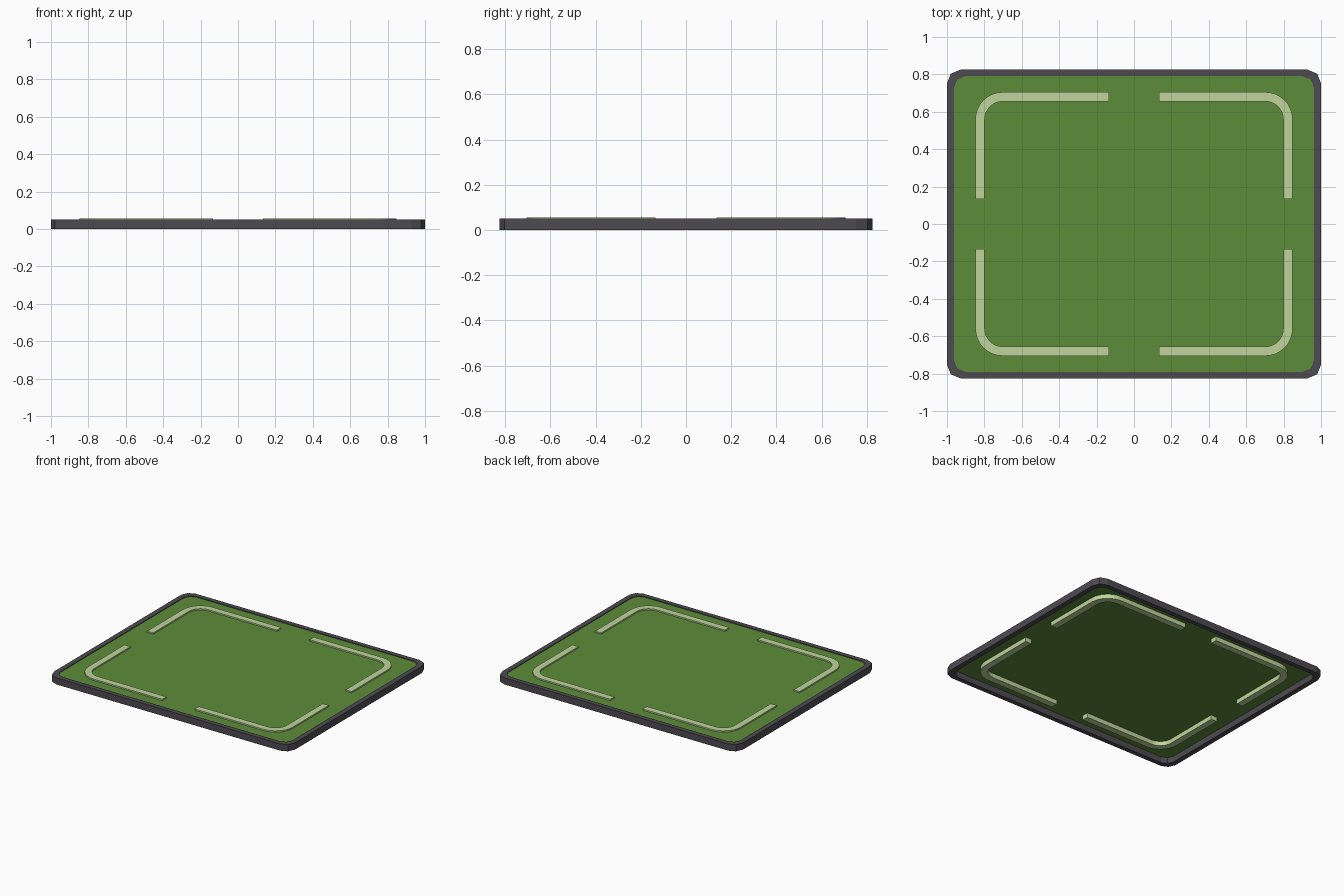
import bpy, bmesh, math

if "Cube" in bpy.data.objects:
    bpy.data.objects.remove(bpy.data.objects["Cube"])


def srgb(r, g, b):
    return [((c / 255 + 0.055) / 1.055) ** 2.4 for c in (r, g, b)] + [1.0]


def material(name, rgb):
    m = bpy.data.materials.new(name)
    m.diffuse_color = srgb(*rgb)
    m.use_nodes = True
    m.node_tree.nodes["Principled BSDF"].inputs["Base Color"].default_value = m.diffuse_color
    return m


GREEN = material("court green", (92, 140, 57))
PALE = material("pale line green", (191, 213, 156))
GREY = material("dark grey", (78, 75, 81))


def make_object(name, bm, mat):
    me = bpy.data.meshes.new(name)
    bm.to_mesh(me)
    bm.free()
    me.materials.append(mat)
    ob = bpy.data.objects.new(name, me)
    bpy.context.collection.objects.link(ob)
    return ob


def arc(hx, hy, r, segs):
    """Rounded corner in the +x +y quadrant, from the x side to the y side."""
    return [(hx - r + r * math.cos(t), hy - r + r * math.sin(t))
            for t in (math.pi / 2 * i / segs for i in range(segs + 1))]


def rounded_rect(hx, hy, r, segs):
    q = arc(hx, hy, r, segs)
    return (q + [(-x, y) for x, y in reversed(q)]
            + [(-x, -y) for x, y in q] + [(x, -y) for x, y in reversed(q)])


def band(bm, outer, inner, z0, z1, closed):
    """Solid strip between two matching outlines."""
    rings = [[bm.verts.new((x, y, z)) for x, y in pts]
             for pts, z in ((outer, z0), (outer, z1), (inner, z1), (inner, z0))]
    n = len(outer)
    for i in range(n if closed else n - 1):
        j = (i + 1) % n
        for k in range(4):
            a, b = rings[k], rings[(k + 1) % 4]
            bm.faces.new((a[i], a[j], b[j], b[i]))
    if not closed:
        bm.faces.new([r[0] for r in rings])
        bm.faces.new([r[-1] for r in rings])
    bmesh.ops.recalc_face_normals(bm, faces=bm.faces)


# Rim frame
INNER = rounded_rect(0.962, 0.79, 0.06, 2)
bm = bmesh.new()
band(bm, rounded_rect(1.0, 0.825, 0.072, 2), INNER, 0.0, 0.05, True)
make_object("rim_frame", bm, GREY)

# Green panel: a single sheet facing up
bm = bmesh.new()
bm.faces.new([bm.verts.new((x, y, 0.045)) for x, y in INNER])
make_object("green_panel", bm, GREEN)

# Four corner line markings
END = 0.135
for sx, xn in ((1, "right"), (-1, "left")):
    for sy, yn in ((1, "back"), (-1, "front")):
        outer = [(0.848, END)] + arc(0.848, 0.705, 0.145, 8) + [(END, 0.705)]
        inner = [(0.798, END)] + arc(0.798, 0.655, 0.095, 8) + [(END, 0.655)]
        bm = bmesh.new()
        band(bm, [(sx * x, sy * y) for x, y in outer],
             [(sx * x, sy * y) for x, y in inner], 0.012, 0.055, False)
        make_object(f"corner_line_{yn}_{xn}", bm, PALE)
